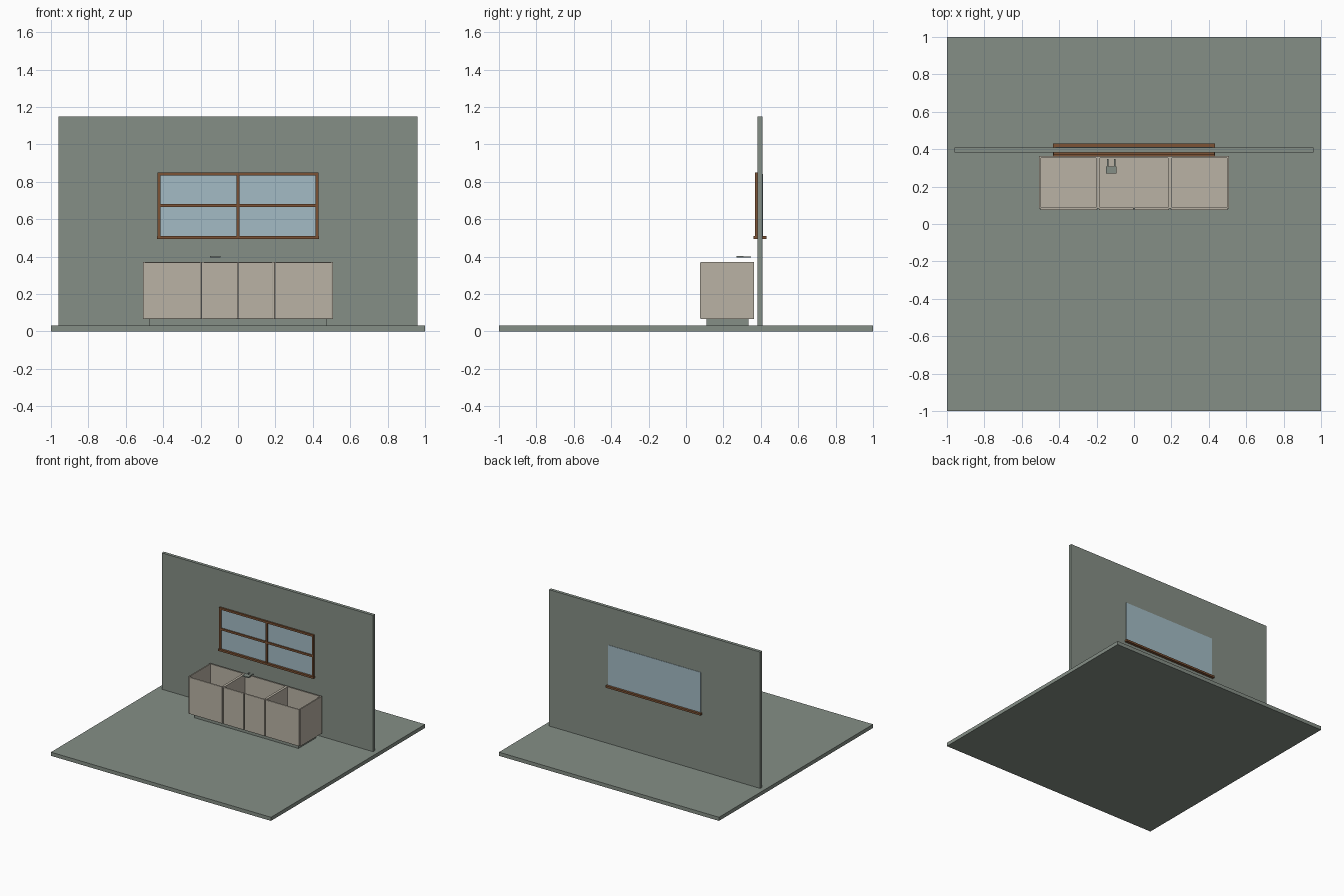
import bpy

if "Cube" in bpy.data.objects:
    bpy.data.objects.remove(bpy.data.objects["Cube"], do_unlink=True)


def material(name, rgb):
    m = bpy.data.materials.new(name)
    m.use_nodes = True
    m.diffuse_color = (*rgb, 1)
    m.node_tree.nodes["Principled BSDF"].inputs["Base Color"].default_value = (*rgb, 1)
    return m


SAGE = material("sage grey", (0.235, 0.275, 0.24))
CREAM = material("warm cream", (0.49, 0.45, 0.375))
WOOD = material("brown wood", (0.2, 0.085, 0.035))
GLASS = material("pale blue glass", (0.37, 0.5, 0.56))


def box(name, x, y, z, mat, bevel=0):
    """Box from (min, max) ranges on each axis."""
    bpy.ops.mesh.primitive_cube_add(size=1, location=[sum(r) / 2 for r in (x, y, z)])
    ob = bpy.context.object
    ob.name = name
    ob.scale = [r[1] - r[0] for r in (x, y, z)]
    bpy.ops.object.transform_apply(location=False, rotation=False, scale=True)
    ob.data.materials.append(mat)
    if bevel:
        mod = ob.modifiers.new("soft edge", "BEVEL")
        mod.width, mod.segments = bevel, 2
    return ob


# Room shell
box("floor", (-1, 1), (-1, 1), (0, 0.03), SAGE)
box("lower_wall", (-0.96, 0.96), (0.382, 0.408), (0.03, 0.5), SAGE)
box("upper_wall", (-0.96, 0.96), (0.382, 0.408), (0.5, 1.15), SAGE)

# Window: glass shows on both faces of the wall
box("window_glass", (-0.42, 0.42), (0.378, 0.411), (0.505, 0.84), GLASS)
FRAME_Y = (0.368, 0.386)
for side, x in (("right", -0.422), ("left", 0.422), ("middle", 0)):
    box(f"window_{side}_stile", (x - 0.008, x + 0.008), FRAME_Y, (0.505, 0.85), WOOD)
for level, z in (("top", 0.842), ("middle", 0.674)):
    box(f"window_{level}_rail", (-0.43, 0.43), FRAME_Y, (z - 0.008, z + 0.008), WOOD)
box("window_sill", (-0.432, 0.432), (0.36, 0.43), (0.495, 0.511), WOOD)


# Open-topped base cabinets, each with its own side panels
def cabinet(name, x0, x1):
    t, y0, y1, z0, z1 = 0.01, 0.084, 0.364, 0.067, 0.372
    box(name + "_bottom", (x0, x1), (y0, y1), (z0, z0 + t), CREAM)
    box(name + "_back", (x0 + t, x1 - t), (y1 - t, y1), (z0 + t, z1), CREAM)
    box(name + "_right_side", (x0, x0 + t), (y0, y1), (z0 + t, z1), CREAM)
    box(name + "_left_side", (x1 - t, x1), (y0, y1), (z0 + t, z1), CREAM)


def door(name, x0, x1):
    box(name, (x0, x1), (0.075, 0.088), (0.068, 0.369), CREAM, 0.003)


cabinet("right_cabinet", -0.508, -0.192)
cabinet("sink_cabinet", -0.192, 0.192)
cabinet("left_cabinet", 0.192, 0.508)
for name, x0, x1 in (("right", -0.5, -0.196), ("middle_right", -0.188, -0.003),
                     ("middle_left", 0.003, 0.188), ("left", 0.196, 0.5)):
    door(name + "_door", x0, x1)
box("toe_kick", (-0.473, 0.473), (0.11, 0.335), (0.03, 0.067), SAGE)

# Tap fitting floating above the sink cabinet
box("tap_block", (-0.15, -0.093), (0.27, 0.308), (0.394, 0.404), SAGE)
for side, x in (("right", -0.14), ("left", -0.103)):
    box(f"tap_{side}_pipe", (x - 0.004, x + 0.004), (0.308, 0.347), (0.394, 0.4), SAGE)
